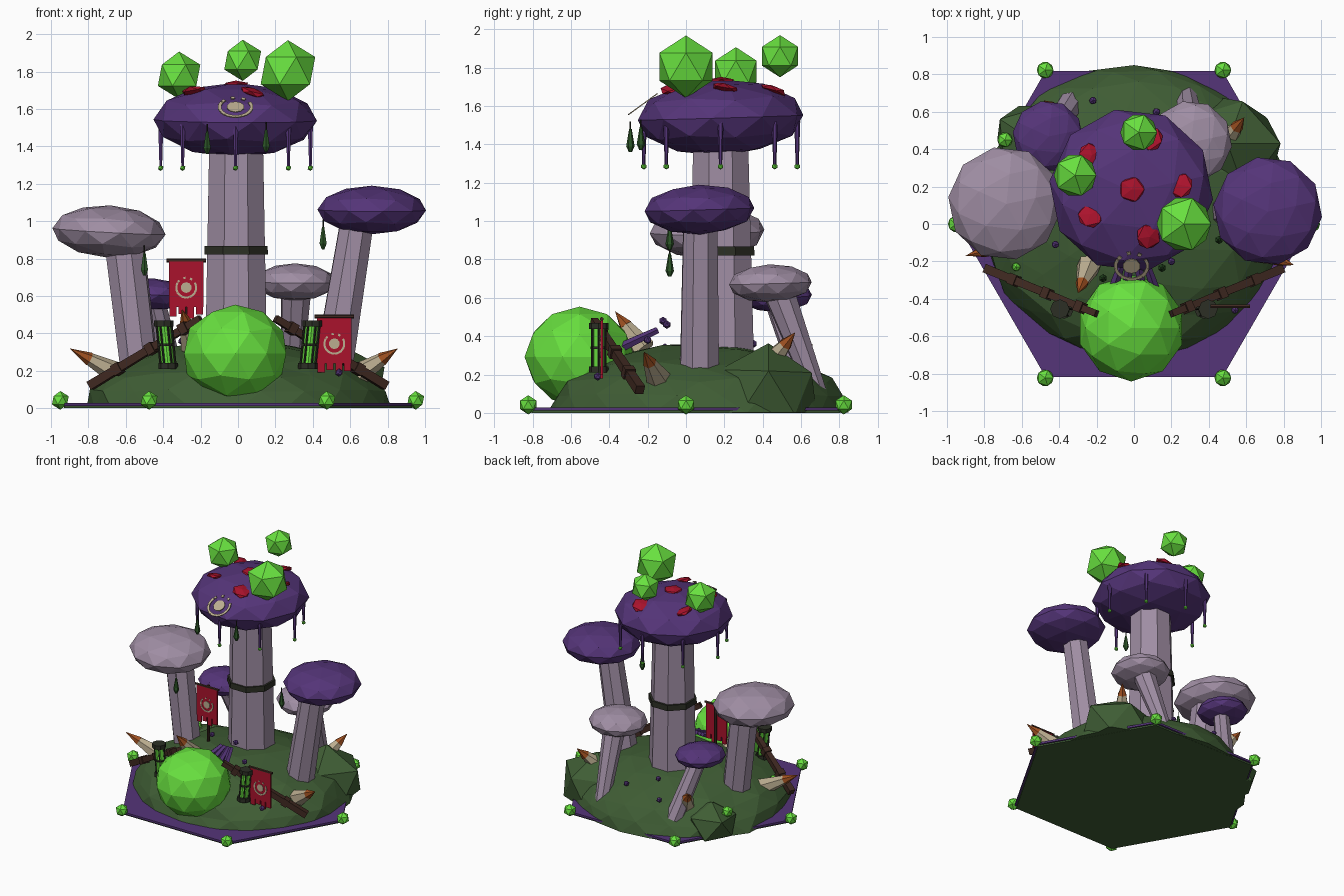
import bpy, bmesh, math, random
from mathutils import Vector, Matrix

random.seed(4)
cube = bpy.data.objects.get("Cube")
if cube:
    bpy.data.objects.remove(cube, do_unlink=True)


def material(name, r, g, b):
    m = bpy.data.materials.new(name)
    m.use_nodes = True
    m.diffuse_color = (r, g, b, 1)
    m.node_tree.nodes["Principled BSDF"].inputs["Base Color"].default_value = (r, g, b, 1)
    return m


GREEN = material("slime green", .14, .75, .05)
PURPLE = material("purple", .09, .035, .19)
MOSS = material("moss", .05, .11, .035)
LILAC = material("pale lilac", .35, .27, .37)
RED = material("crimson", .4, .006, .025)
BONE = material("bone", .5, .42, .28)
RUST = material("rust", .34, .08, .015)
WOOD = material("dark wood", .05, .022, .015)
IRON = material("dark iron", .025, .028, .018)
LEAF = material("dark leaf", .025, .09, .02)


def finish(name, bm, mat):
    mesh = bpy.data.meshes.new(name)
    bm.to_mesh(mesh)
    bm.free()
    mesh.materials.append(mat)
    ob = bpy.data.objects.new(name, mesh)
    bpy.context.collection.objects.link(ob)
    return ob


def ball(name, loc, size, mat, detail=1, tilt=(0, 0, 0)):
    if not isinstance(size, tuple):
        size = (size, size, size)
    bm = bmesh.new()
    bmesh.ops.create_icosphere(bm, subdivisions=detail, radius=1)
    ob = finish(name, bm, mat)
    ob.location, ob.scale, ob.rotation_euler = loc, size, tilt
    return ob


def rod(name, a, b, r1, r2, mat, sides=8, spin=0):
    """Tapered prism running from point a to point b."""
    a, b = Vector(a), Vector(b)
    d = b - a
    bm = bmesh.new()
    bmesh.ops.create_cone(bm, cap_ends=True, segments=sides, radius1=r1, radius2=r2, depth=d.length)
    ob = finish(name, bm, mat)
    ob.matrix_world = (Matrix.Translation((a + b) / 2) @ d.to_track_quat('Z', 'Y').to_matrix().to_4x4()
                       @ Matrix.Rotation(spin, 4, 'Z'))
    return ob


def box(name, loc, size, mat, tilt=(0, 0, 0)):
    bm = bmesh.new()
    bmesh.ops.create_cube(bm, size=1)
    ob = finish(name, bm, mat)
    ob.location, ob.scale, ob.rotation_euler = loc, size, tilt
    return ob


def rock(name, loc, size, mat, detail, jitter):
    """Rough boulder, sliced flat at ground level."""
    bm = bmesh.new()
    bmesh.ops.create_icosphere(bm, subdivisions=detail, radius=1)
    for v in bm.verts:
        v.co *= 1 + random.uniform(-jitter, jitter)
        v.co = Vector([c * s + p for c, s, p in zip(v.co, size, loc)])
    cut = bmesh.ops.bisect_plane(bm, geom=bm.verts[:] + bm.edges[:] + bm.faces[:],
                                 plane_co=(0, 0, 0.001), plane_no=(0, 0, 1), clear_inner=True)
    edges = [e for e in cut["geom_cut"] if isinstance(e, bmesh.types.BMEdge)]
    bmesh.ops.contextual_create(bm, geom=edges)
    return finish(name, bm, mat)


# Hexagonal base with a gem on each corner
rod("base_slab", (0, 0, 0), (0, 0, .014), .93, .93, MOSS, 6, math.pi / 2)
rod("base_trim", (0, 0, .012), (0, 0, .028), .945, .945, PURPLE, 6, math.pi / 2)
for i in range(6):
    a = i * math.pi / 3
    ball("corner_gem", (.95 * math.cos(a), .95 * math.sin(a), .042), .05, GREEN)

# Mossy mound and its outcrops
rock("mound", (0, .07, .0), (.82, .79, .36), MOSS, 3, .025)
rock("outcrop_back_left", (.5, .43, .1), (.31, .28, .26), MOSS, 1, .08)
rock("outcrop_back_right", (-.55, .45, .08), (.22, .2, .16), MOSS, 1, .08)

# Mushrooms: base point, stalk top, cap centre, cap radius, cap half height
MUSHROOMS = [
    ("main", (-.01, .19, .2), (-.01, .18, 1.45), (.18, .155), (-.015, .18, 1.54), .44, .2, PURPLE),
    ("left", (.5, .07, .15), (.64, .075, 1.02), (.11, .095), (.715, .07, 1.06), .292, .13, PURPLE),
    ("right", (-.52, .1, .15), (-.61, .11, .9), (.105, .11), (-.69, .11, .945), .305, .14, LILAC),
    ("back_left", (.28, .71, .03), (.31, .48, .64), (.05, .085), (.305, .44, .675), .22, .1, LILAC),
    ("back_right", (-.34, .64, .12), (-.45, .47, .58), (.07, .06), (-.46, .47, .61), .19, .085, PURPLE),
]
for name, foot, top, (r1, r2), centre, rad, half, mat in MUSHROOMS:
    rod(name + "_stalk", foot, top, r1, r2, LILAC, 8, math.pi / 8)
    ball(name + "_cap", centre, (rad, rad, half), mat, 2, (.03, .05 if centre[0] < -.1 else 0, .2))
rod("stalk_band", (-.01, .187, .822), (-.01, .187, .867), .184, .182, IRON, 8, math.pi / 8)

# Red spots on the main cap, laid on the cap surface
for x, y in [(0, 0), (.26, .02), (-.22, .18), (-.22, -.14), (.09, -.25), (.1, .27)]:
    z = .195 * math.sqrt(1 - (x * x + y * y) / .44 ** 2)
    ball("cap_spot", (x - .012, y + .185, z + 1.535), (.075, .075, .022), RED, 1,
         (-y * 1.3, x * 1.3, x * 9))

# Floating gems above the main cap
for loc, r in [((-.315, .26, 1.78), .127), ((.025, .49, 1.86), .11), ((.267, 0, 1.805), .163)]:
    ball("floating_gem", loc, r, GREEN)

# Drips around the main cap rim
for i in range(8):
    a = i * math.pi / 4
    x, y = -.013 + .4 * math.cos(a), .18 + .4 * math.sin(a)
    rod("drip", (x, y, 1.29), (x, y, 1.52), .008, .016, PURPLE, 6)
    ball("drip_bead", (x, y, 1.285), .016, GREEN)

# Hanging pods
for x, y, z in [(-.165, -.29, 1.36), (.15, -.235, 1.37), (.455, -.085, .85), (-.5, -.085, .71)]:
    rod("pod_tip", (x, y, z), (x, y, z + .03), .008, .022, LEAF, 6)
    rod("pod", (x, y, z + .03), (x, y, z + .12), .022, .007, LEAF, 6)
    rod("pod_string", (x, y, z + .11), (x, y, z + .16), .004, .004, IRON, 4)


def ornament(name, loc, s, tilt=0):
    """Flat disc with a ring of small plates, facing the front."""
    frame = Matrix.Translation(loc) @ Matrix.Rotation(tilt, 4, 'X') @ Matrix.Scale(s, 4)
    disc = rod(name + "_disc", (0, -.003, 0), (0, .003, 0), .047, .047, BONE, 10)
    disc.matrix_world = frame @ disc.matrix_world
    for i in range(18):
        a = i * math.pi / 9
        upper = math.sin(a) > .4
        if upper and i % 2 == 0:
            continue
        plate = box(name + "_plate", (0, 0, 0), (1, 1, 1), BONE)
        plate.matrix_world = (frame @ Matrix.Rotation(-a, 4, 'Y') @ Matrix.Translation((.085, 0, 0))
                              @ Matrix.Diagonal((.018, .006, .02 if upper else .03, 1)))


ornament("cap_ornament", (-.013, -.225, 1.61), 1, math.radians(-54))

# Banners with ragged tails
for x, y, z in [(-.277, 0, .79), (.515, -.44, .49)]:
    box("banner_cloth", (x, y, z - .125), (.185, .012, .25), RED)
    for k, drop in enumerate([.05, .035, .06, .04]):
        box("banner_tail", (x - .07 + k * .047, y, z - .25 - drop / 2), (.038, .012, drop), RED)
    rod("banner_bar", (x - .105, y, z), (x + .105, y, z), .01, .01, WOOD, 6)
    ornament("banner_ornament", (x, y - .008, z - .145), .62)
rod("banner_pole", (-.277, .015, .25), (-.277, .015, .8), .01, .01, WOOD, 6)

# Leaning beams and caged lanterns, mirrored on both sides
for side in (-1, 1):
    low, high = Vector((.79 * side, -.24, .12)), Vector((.2 * side, -.48, .48))
    rod("beam", low, high, .034, .026, WOOD, 4, math.pi / 4)
    for t in (.25, .55, .85):
        p, d = low.lerp(high, t), (high - low).normalized() * .022
        rod("beam_collar", p - d, p + d, .042, .042, WOOD, 4, math.pi / 4)
    x, y = .385 * side, -.455
    lean = Vector((.012 * side, 0, .12))
    c = Vector((x, y, .34))
    rod("lantern_glow", c - lean, c + lean, .034, .034, GREEN, 8)
    for t in (-1, 0, 1):
        p = c + lean * t * .95
        h = Vector((0, 0, .016 if t else .006))
        rod("lantern_ring", p - h, p + h, .052 if t else .043, .052 if t else .043, IRON, 8)
    for i in range(6):
        a = i * math.pi / 3
        o = Vector((.04 * math.cos(a), .04 * math.sin(a), 0))
        rod("lantern_bar", c + o - lean, c + o + lean, .006, .006, IRON, 4)

# Tusks with rusty tips
for foot, tip in [((-.62, -.1, .17), (-.9, -.17, .32)), ((.63, -.14, .17), (.855, -.22, .32)),
                  ((-.24, -.22, .33), (-.3, -.37, .53)), ((.48, .43, .25), (.59, .57, .42)),
                  ((-.39, .56, .23), (-.48, .66, .36))]:
    foot, tip = Vector(foot), Vector(tip)
    mid = foot.lerp(tip, .62)
    rod("tusk", foot, mid, .068, .034, BONE, 6)
    rod("tusk_tip", mid, tip, .037, 0, RUST, 6)

# Giant slime ball at the front, with shards behind it
ball("slime_ball", (-.015, -.555, .292), (.287, .287, .262), GREEN, 2)
for x in (-.11, -.04, .04, .11):
    rod("shard", (x, -.34, .34), (x * .4, -.15, .43), .026, .018, PURPLE, 5)

# Scattered beads and small gems
for x, y, z in [(-.22, .66, .25), (-.42, -.11, .34), (-.1, .5, .33), (.12, .6, .27), (-.3, .35, .36),
                (.2, -.2, .38), (.05, -.1, .46), (-.15, -.12, .48), (.54, -.46, .19)]:
    ball("bead", (x, y, z), .022, PURPLE)
for x, y, z, r in [(-.69, .45, .2, .045), (-.63, -.23, .2, .025)]:
    ball("small_gem", (x, y, z), r, GREEN)
